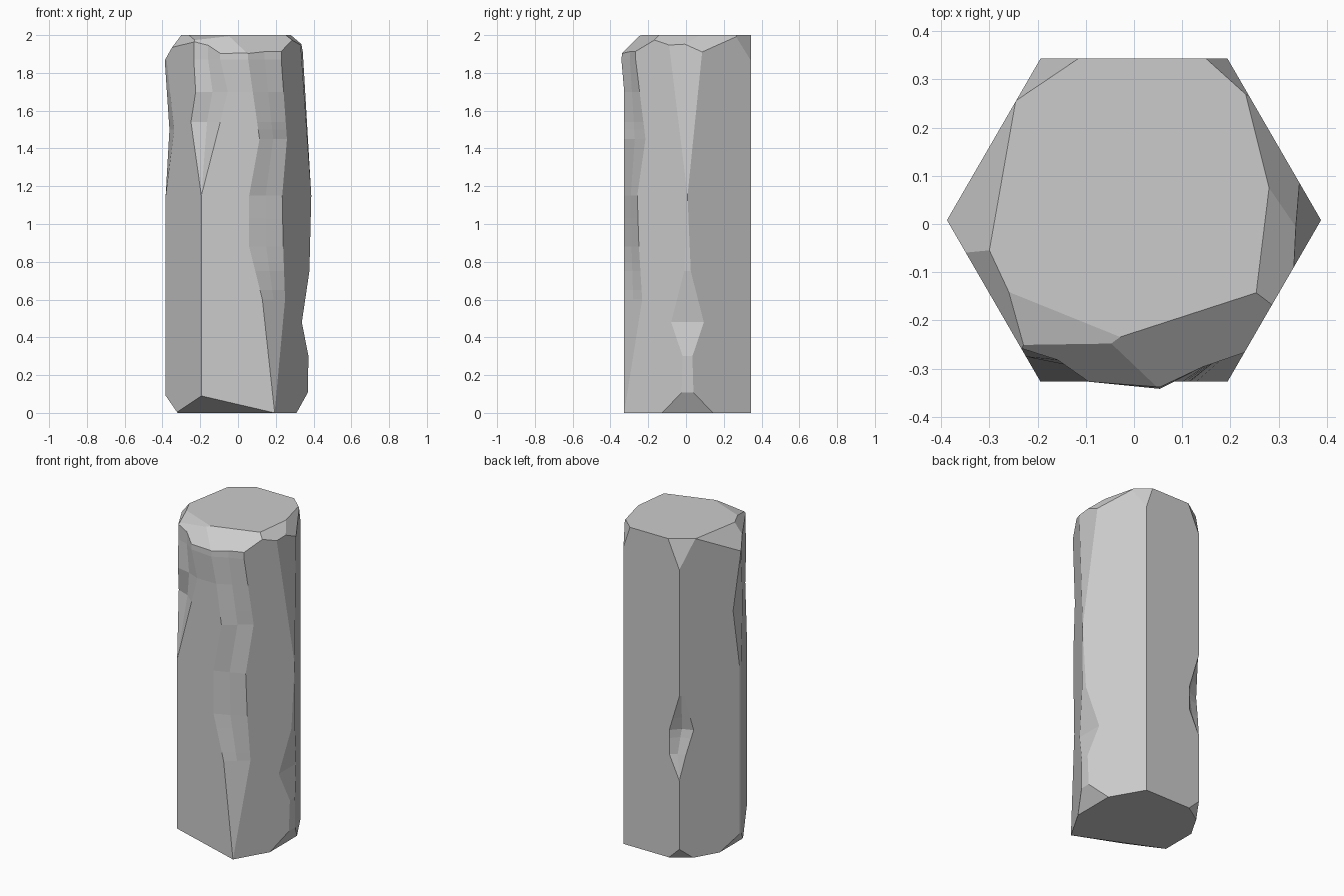
import bpy, bmesh
from math import radians, sin, cos
from mathutils import Vector

if "Cube" in bpy.data.objects:
    bpy.data.objects.remove(bpy.data.objects["Cube"])

# Hexagonal outline, counter-clockwise from the right corner
HEX = [Vector((.388 * cos(radians(60 * i)), .387 * sin(radians(60 * i)) + .008, 0))
       for i in range(6)]

# Worn vertical edges, by corner: height, cut towards previous and next corner
WEAR = {
    0: [(0, .04, .04), (.3, .03, .03), (.48, .1, .1), (.75, .02, .02),
        (1.15, 0, 0), (2, .12, .1)],
    2: [(.5, 0, 0), (.65, .07, .04), (.8, .07, .09), (1.03, 0, .03), (1.15, 0, 0)],
    3: [(1.15, .01, .01), (1.5, .05, .1), (1.87, 0, .02)],
    4: [(1.15, 0, 0), (1.54, .11, .1), (1.7, .06, .14), (1.87, .08, .1)],
    5: [(0, 0, 0), (.6, .065, .11), (.88, .135, .09), (1.15, .135, .08),
        (1.45, .08, .13), (1.87, .14, .07)],
}
HOLLOW = {2: .25, 4: .15}    # these two notches are dished inwards


def cuts(i, z):
    prof = WEAR.get(i, [(0, 0, 0)])
    if z <= prof[0][0]:
        return prof[0][1:]
    for p, q in zip(prof, prof[1:]):
        if z <= q[0]:
            t = (z - p[0]) / (q[0] - p[0])
            return p[1] + (q[1] - p[1]) * t, p[2] + (q[2] - p[2]) * t
    return prof[-1][1:]


def ring(z):
    pts = []
    for i, c in enumerate(HEX):
        a, b = cuts(i, z)
        p = c + (HEX[i - 1] - c).normalized() * a
        q = c + (HEX[(i + 1) % 6] - c).normalized() * b
        m = (p + q) / 2 - c.normalized() * min(a, b) * HOLLOW.get(i, 0)
        pts += [p, m, q]
    return [v + Vector((0, 0, z)) for v in pts]


# Stone shaft from stacked rings at every height used by the wear profiles
bm = bmesh.new()
levels = sorted({0, 2} | {row[0] for prof in WEAR.values() for row in prof})
rings = [[bm.verts.new(v) for v in ring(z)] for z in levels]
rings[-2][15].co.y = -.342          # small bulge at the upper front
for lo, hi in zip(rings, rings[1:]):
    for i in range(18):
        j = (i + 1) % 18
        bm.faces.new((lo[i], lo[j], hi[j], hi[i]))
bm.faces.new(rings[0][::-1])
bm.faces.new(rings[-1])
bmesh.ops.remove_doubles(bm, verts=bm.verts, dist=.001)
bmesh.ops.recalc_face_normals(bm, faces=bm.faces)


def chip(z, angle, radius, slope):
    """Slice the rim off with a sloping plane that starts at a radius on the end face."""
    d = Vector((cos(radians(angle)), sin(radians(angle)), 0))
    up = 1 if z > 1 else -1
    normal = (d * slope + Vector((0, 0, up))).normalized()
    bmesh.ops.bisect_plane(bm, geom=bm.verts[:] + bm.edges[:] + bm.faces[:], dist=1e-5,
                           plane_co=d * radius + Vector((0, 0, z)), plane_no=normal,
                           clear_outer=True)
    bmesh.ops.holes_fill(bm, edges=[e for e in bm.edges if e.is_boundary], sides=0)


# Chips around the top rim, then the bottom rim: direction, start radius, slope
for c in [(248, .228, .29), (288, .214, .78), (265, .246, 1.1), (205, .295, 1.4),
          (170, .286, 1.37), (124, .349, 4), (48, .355, 4.5), (353, .269, .74),
          (14, .29, 1.4)]:
    chip(2, *c)
for c in [(246, .22, .57), (0, .31, 1.8), (180, .32, 1.45), (123, .354, 1.75)]:
    chip(0, *c)
bmesh.ops.recalc_face_normals(bm, faces=bm.faces)

mesh = bpy.data.meshes.new("stone_column")
bm.to_mesh(mesh)
bm.free()
bpy.context.collection.objects.link(bpy.data.objects.new("stone_column", mesh))
